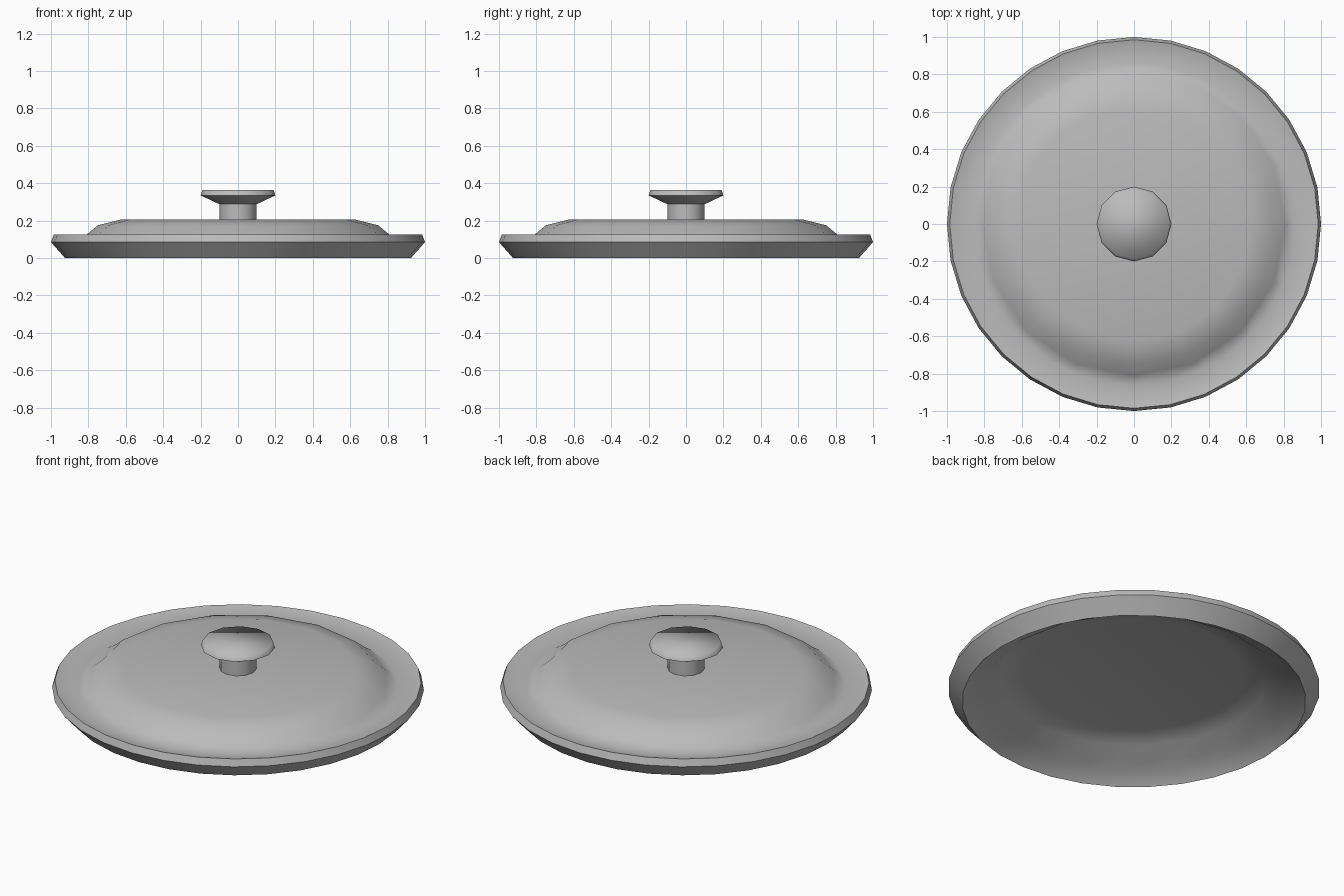
import bpy, bmesh, math

cube = bpy.data.objects.get("Cube")
if cube:
    bpy.data.objects.remove(cube, do_unlink=True)

# One plain grey for the whole lid
grey = bpy.data.materials.new("plain_grey")
grey.use_nodes = True
grey.diffuse_color = (0.5, 0.5, 0.5, 1)
grey.node_tree.nodes["Principled BSDF"].inputs["Base Color"].default_value = (0.5, 0.5, 0.5, 1)


def lathe(name, profile, sides, sharp, coarse_below=0):
    """Turn (radius, height) points, listed from bottom centre to top centre.
    Rings inside coarse_below get every second corner flattened onto a chord."""
    bm = bmesh.new()
    rings = []
    for r, z in profile:
        ring = []
        for i in range(sides):
            a = 2 * math.pi * i / sides
            flat = r < coarse_below and i % 2
            rr = r * math.cos(2 * math.pi / sides) if flat else r
            ring.append(bm.verts.new((rr * math.cos(a), rr * math.sin(a), z)))
        rings.append(ring)
    for low, high in zip(rings, rings[1:]):
        for i in range(sides):
            j = (i + 1) % sides
            bm.faces.new((low[i], low[j], high[j], high[i]))
    bm.faces.new(rings[0][::-1])
    bm.faces.new(rings[-1])
    bmesh.ops.recalc_face_normals(bm, faces=bm.faces)
    mesh = bpy.data.meshes.new(name)
    bm.to_mesh(mesh)
    bm.free()
    mesh.materials.append(grey)
    obj = bpy.data.objects.new(name, mesh)
    bpy.context.collection.objects.link(obj)
    bpy.ops.object.select_all(action='DESELECT')
    obj.select_set(True)
    bpy.context.view_layer.objects.active = obj
    bpy.ops.object.shade_smooth_by_angle(angle=math.radians(sharp))
    return obj


# Lid shell: hollow underside, bevelled rim, shallow gutter, raised crown
underside = [(0.6, 0.17), (0.72, 0.14), (0.8, 0.08), (0.86, 0.06)]
rim = [(0.925, 0), (1, 0.085), (0.985, 0.125)]
crown = [(0.86, 0.095), (0.81, 0.125), (0.75, 0.175), (0.63, 0.205)]
lathe("lid", underside + rim + crown, 32, 55, coarse_below=0.84)

# Handle: round stem carrying a flared knob
lathe("handle_stem", [(0.1, 0.19), (0.1, 0.292)], 12, 40)
lathe("handle_knob", [(0.1, 0.288), (0.2, 0.335), (0.19, 0.365)], 12, 76)
